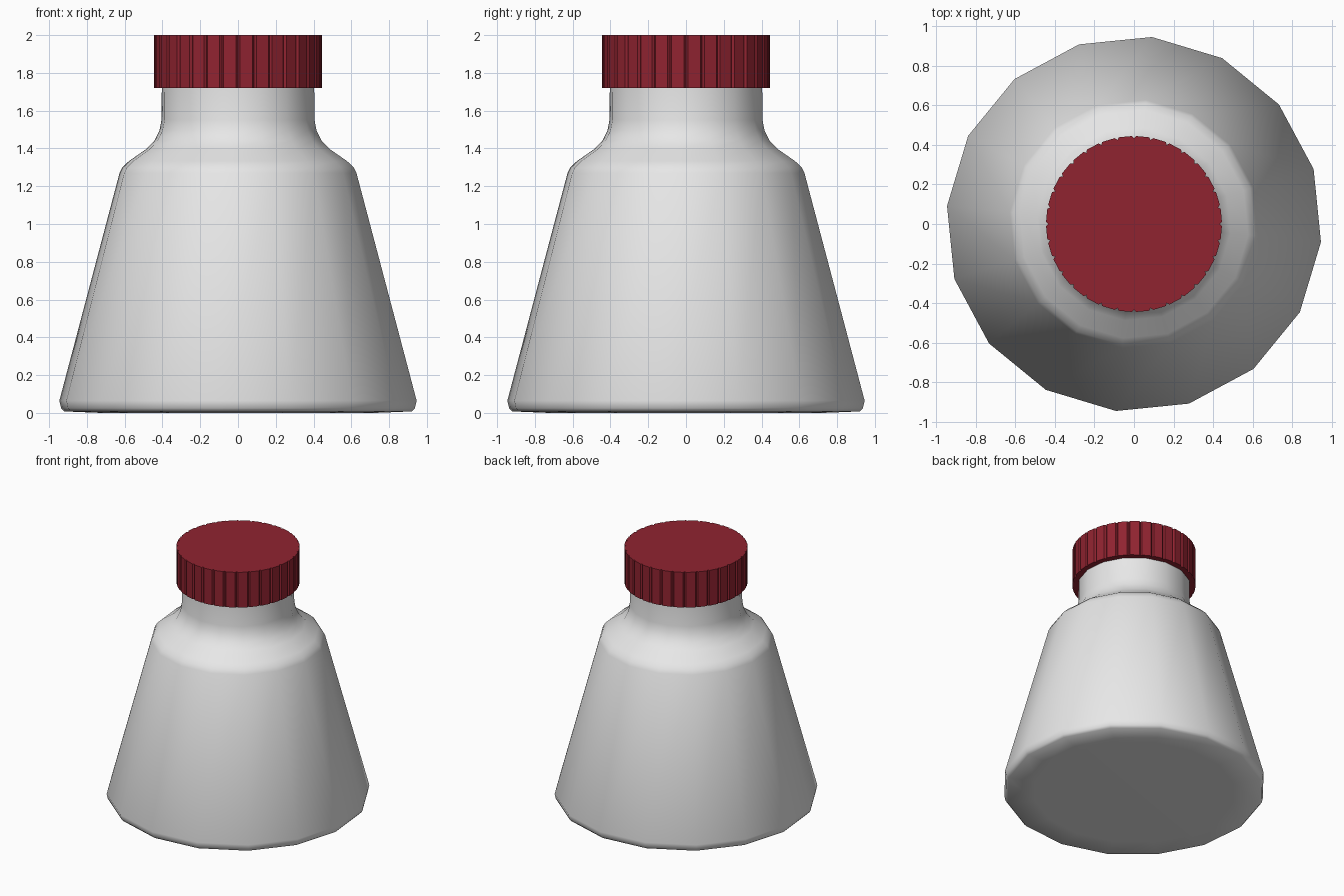
import bpy, bmesh, math

if "Cube" in bpy.data.objects:
    bpy.data.objects.remove(bpy.data.objects["Cube"])


def material(name, rgb):
    m = bpy.data.materials.new(name)
    m.diffuse_color = (*rgb, 1)
    m.use_nodes = True
    m.node_tree.nodes["Principled BSDF"].inputs["Base Color"].default_value = m.diffuse_color
    return m


def loft(name, rings, mat, smooth_angle=None):
    """Skin a stack of closed rings of points and cap both ends."""
    bm = bmesh.new()
    loops = [[bm.verts.new(p) for p in ring] for ring in rings]
    n = len(loops[0])
    for a, b in zip(loops, loops[1:]):
        for i in range(n):
            j = (i + 1) % n
            bm.faces.new((a[i], a[j], b[j], b[i]))
    bm.faces.new(loops[0][::-1])
    bm.faces.new(loops[-1])
    bmesh.ops.recalc_face_normals(bm, faces=bm.faces)
    me = bpy.data.meshes.new(name)
    bm.to_mesh(me)
    bm.free()
    me.materials.append(mat)
    ob = bpy.data.objects.new(name, me)
    bpy.context.collection.objects.link(ob)
    if smooth_angle:
        bpy.context.view_layer.objects.active = ob
        ob.select_set(True)
        bpy.ops.object.shade_smooth_by_angle(angle=math.radians(smooth_angle))
        ob.select_set(False)
    return ob


def ring(polar, z):
    return [(r * math.cos(a), r * math.sin(a), z) for r, a in polar]


white = material("white plastic", (0.8, 0.8, 0.8))
red = material("dark red", (0.28, 0.017, 0.03))

# Bottle body: 16-sided cone, rounded shoulder and straight neck
profile = [(0.73, 0.0), (0.925, 0.008), (0.941, 0.025), (0.95, 0.065),
           (0.63, 1.27), (0.615, 1.30), (0.58, 1.333), (0.49, 1.395),
           (0.445, 1.44), (0.418, 1.495), (0.407, 1.55), (0.405, 1.75)]
SIDES = 16
angles = [math.radians(-5.5) + i * math.tau / SIDES for i in range(SIDES)]
loft("bottle_body", [ring([(r, a) for a in angles], z) for r, z in profile],
     white, 55)

# Screw cap: grip ridges separated by narrow grooves
TEETH = 32
step = math.tau / TEETH
outline = []
for i in range(TEETH):
    a = i * step
    outline += [(0.433, a), (0.445, a + 0.12 * step), (0.445, a + 0.88 * step)]
loft("screw_cap", [ring(outline, 1.72), ring(outline, 2.0)], red)
